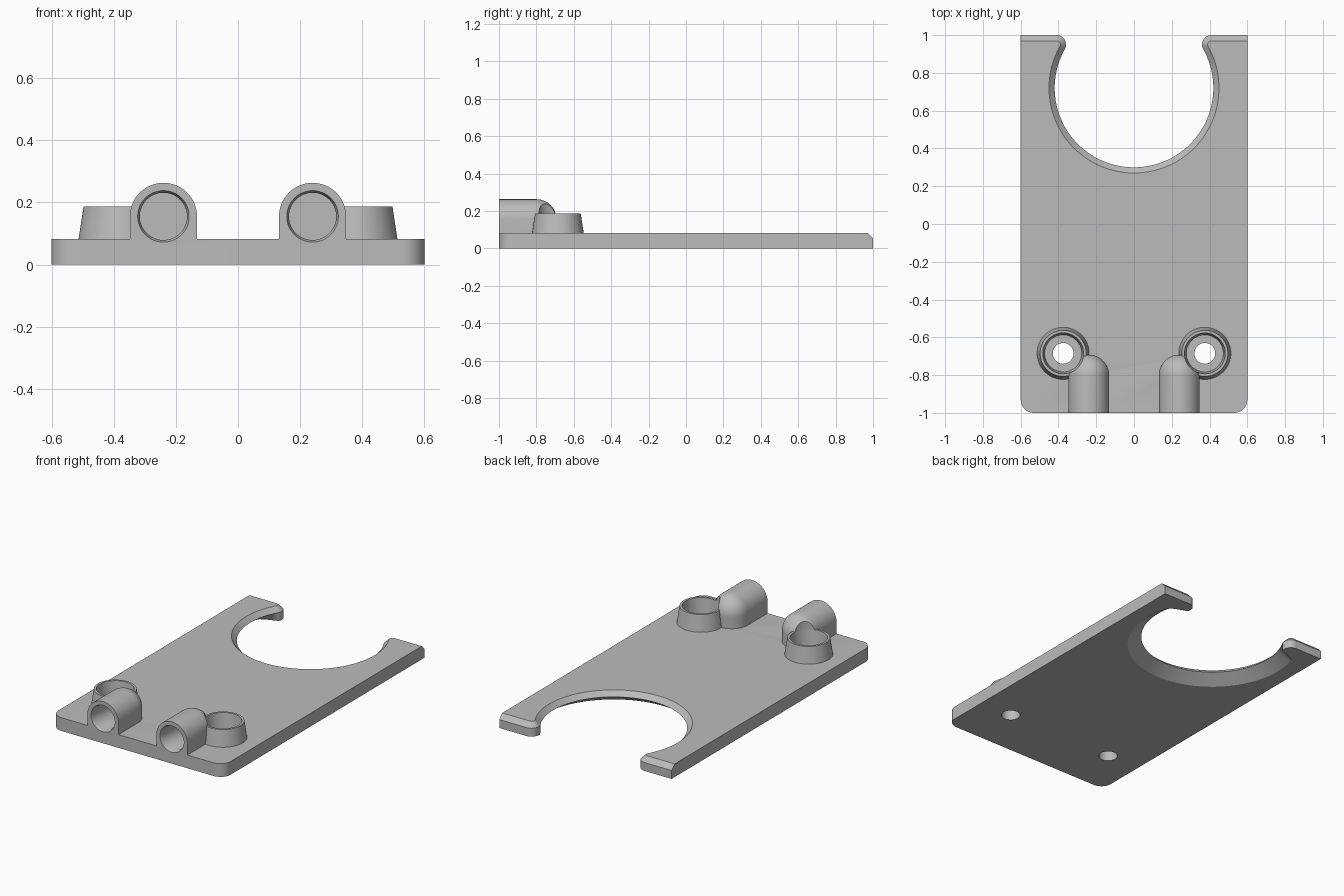
import bpy, bmesh
from math import sin, cos, pi, radians, sqrt, atan2

cube = bpy.data.objects.get("Cube")
if cube:
    bpy.data.objects.remove(cube)

gray = bpy.data.materials.new("plain gray")
gray.use_nodes = True
gray.diffuse_color = (0.5, 0.5, 0.5, 1)
gray.node_tree.nodes["Principled BSDF"].inputs["Base Color"].default_value = (0.5, 0.5, 0.5, 1)

THICK = 0.083      # plate thickness
CHAMFER = 0.03     # bevel on the back edge and cutout
MOUTH_Y = 0.72     # centre of the round cutout
BOSS = (0.375, -0.685)
TUBE_X, TUBE_Z, TUBE_R = 0.24, 0.155, 0.108


def loft(name, rings):
    """Skin a stack of equal-length point rings and cap both ends."""
    bm = bmesh.new()
    loops = [[bm.verts.new(p) for p in ring] for ring in rings]
    n = len(loops[0])
    for a, b in zip(loops, loops[1:]):
        for i in range(n):
            j = (i + 1) % n
            bm.faces.new((a[i], a[j], b[j], b[i]))
    bm.faces.new(loops[0][::-1])
    bm.faces.new(loops[-1])
    bmesh.ops.recalc_face_normals(bm, faces=bm.faces)
    mesh = bpy.data.meshes.new(name)
    bm.to_mesh(mesh)
    bm.free()
    mesh.materials.append(gray)
    ob = bpy.data.objects.new(name, mesh)
    bpy.context.collection.objects.link(ob)
    return ob


def arc(cx, cy, r, start, end, steps):
    angles = [start + (end - start) * i / steps for i in range(steps + 1)]
    return [(cx + r * cos(a), cy + r * sin(a)) for a in angles]


def turned(name, x, y, profile, sides=64):
    """Upright turned shape from (radius, height) pairs."""
    return loft(name, [[(px, py, z) for px, py in arc(x, y, r, 0, 2 * pi, sides)[:-1]]
                       for r, z in profile])


def plate_ring(z, inset, flare):
    """Plate outline; the cutout widens by flare, fading out at the prong tips."""
    radius, tip = 0.42, 0.05
    tip_y = 1 - tip
    tip_x = sqrt((radius + tip) ** 2 - (tip_y - MOUTH_Y) ** 2)
    phi = atan2(tip_y - MOUTH_Y, tip_x)
    half = arc(0.53, -0.93, 0.07, -pi / 2, 0, 10)
    half.append((0.6, 1 - inset))
    half += arc(tip_x, tip_y, tip - inset, pi / 2, pi + phi, 14)
    tip_end = MOUTH_Y + radius * sin(phi)
    for x, y in arc(0, MOUTH_Y, radius + inset, phi, -pi / 2, 48)[1:]:
        fade = max(0, min(1, (tip_end - y) / 0.07))
        grow = 1 + flare * fade / radius
        half.append((x * grow, MOUTH_Y + (y - MOUTH_Y) * grow))
    mirrored = [(-x, y) for x, y in half[-2::-1]]
    return [(x, y, z) for x, y in half + mirrored]


def tube_ring(x, y, r):
    """Arch section standing on the plate."""
    top = arc(x, TUBE_Z, r, 0, pi, 32)
    return [(px, y, pz) for px, pz in [(x + r, THICK)] + top + [(x - r, THICK)]]


# Base plate with bevelled, undercut cutout
parts = [loft("base_plate", [plate_ring(0, 0, 0.08),
                             plate_ring(THICK - CHAMFER, 0, 0),
                             plate_ring(THICK, CHAMFER, 0)])]
cutters = []
for side, s in (("left", 1), ("right", -1)):
    # Tapered screw boss
    bx, by = s * BOSS[0], BOSS[1]
    parts.append(turned(side + "_screw_boss", bx, by, [(0.138, THICK), (0.122, 0.187)]))
    # Round-ended tube socket
    tx = s * TUBE_X
    rings = [tube_ring(tx, -1, TUBE_R)]
    for i in range(17):
        t = radians(89) * i / 16
        rings.append(tube_ring(tx, -0.8 + TUBE_R * sin(t), TUBE_R * cos(t)))
    parts.append(loft(side + "_tube_socket", rings))
    # Cutters: stepped screw hole and blind tapered tube bore
    cutters.append(turned(side + "_screw_cutter", bx, by,
                          [(0.055, -0.1), (0.055, 0.09), (0.098, 0.09),
                           (0.108, 0.187), (0.108, 0.4)]))
    cutters.append(loft(side + "_bore_cutter", [
        [(px, y, pz) for px, pz in arc(tx, TUBE_Z, r, 0, 2 * pi, 64)[:-1]]
        for y, r in ((-1.1, 0.083), (-1, 0.083), (-0.98, 0.076), (-0.8, 0.076))]))

# Cut every part, then bake the result
for part in parts:
    for cutter in cutters:
        cutter.hide_render = True
        mod = part.modifiers.new("cut", 'BOOLEAN')
        mod.operation = 'DIFFERENCE'
        mod.solver = 'EXACT'
        mod.object = cutter
bpy.context.view_layer.update()
graph = bpy.context.evaluated_depsgraph_get()
baked = [bpy.data.meshes.new_from_object(p.evaluated_get(graph)) for p in parts]
for part, mesh in zip(parts, baked):
    part.modifiers.clear()
    part.data = mesh
for cutter in cutters:
    bpy.data.objects.remove(cutter)

# Smooth curved walls, crisp edges
bpy.ops.object.select_all(action='DESELECT')
for part in parts:
    part.select_set(True)
bpy.context.view_layer.objects.active = parts[0]
bpy.ops.object.shade_smooth_by_angle(angle=radians(25))
